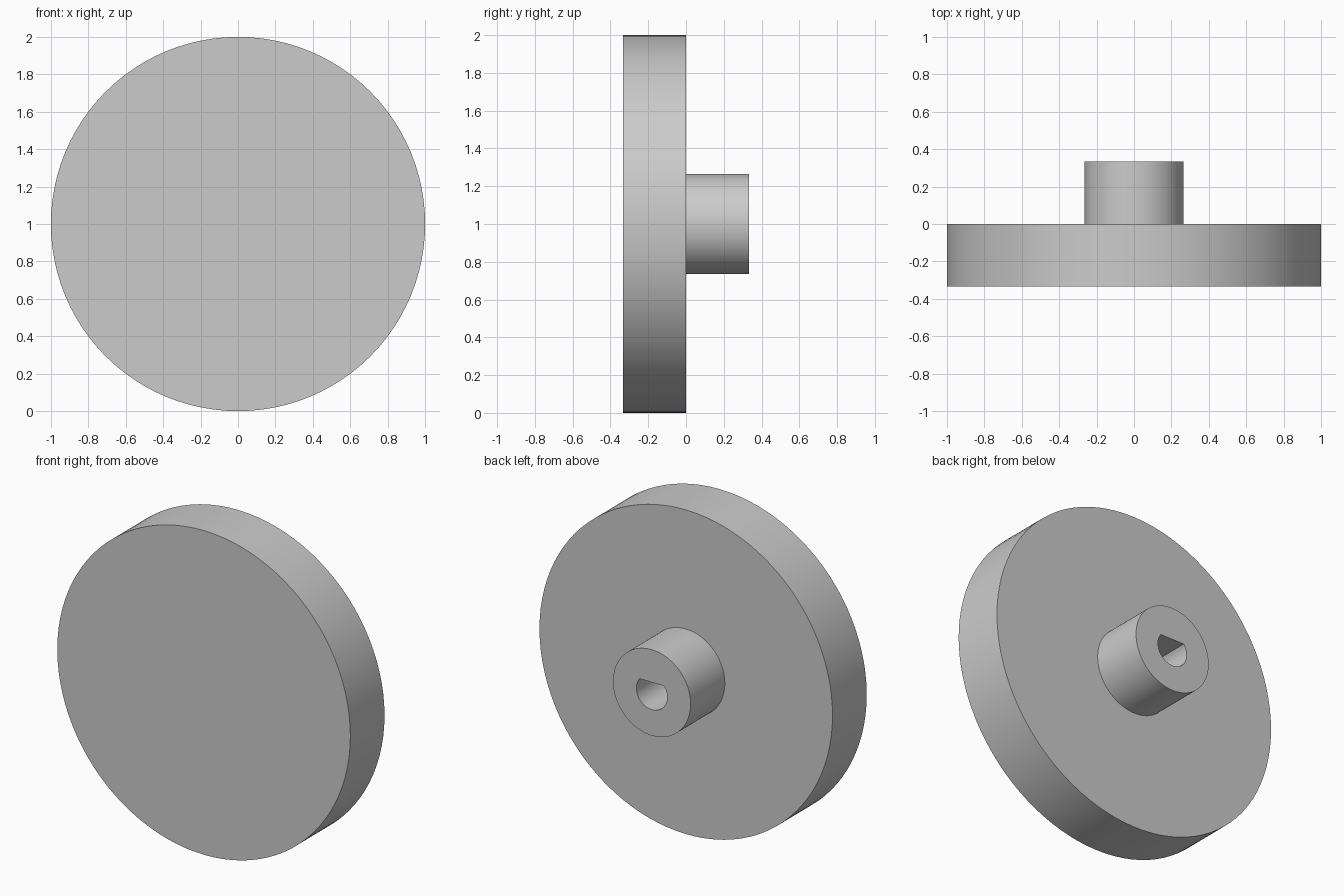
import bpy, bmesh
from math import sin, cos, tau, radians

SEGMENTS = 96
DEPTH = 1 / 3
CENTRE_Z = 1.0

cube = bpy.data.objects.get("Cube")
if cube:
    bpy.data.objects.remove(cube, do_unlink=True)

grey = bpy.data.materials.new("plain grey")
grey.use_nodes = True
colour = (0.6, 0.6, 0.6, 1)
grey.diffuse_color = colour
grey.node_tree.nodes["Principled BSDF"].inputs["Base Color"].default_value = colour


def ring(bm, radius, y, flat=None):
    """Circle around the y axis, optionally levelled off at a flat height."""
    verts = []
    for i in range(SEGMENTS):
        a = tau * i / SEGMENTS
        z = radius * sin(a)
        if flat is not None:
            z = min(z, flat)
        verts.append(bm.verts.new((radius * cos(a), y, CENTRE_Z + z)))
    return verts


def bridge(bm, a, b):
    for i in range(SEGMENTS):
        j = (i + 1) % SEGMENTS
        bm.faces.new((a[i], a[j], b[j], b[i]))


def finish(bm, name):
    bmesh.ops.recalc_face_normals(bm, faces=bm.faces)
    mesh = bpy.data.meshes.new(name)
    bm.to_mesh(mesh)
    bm.free()
    mesh.materials.append(grey)
    obj = bpy.data.objects.new(name, mesh)
    bpy.context.collection.objects.link(obj)
    bpy.ops.object.select_all(action="DESELECT")
    obj.select_set(True)
    bpy.context.view_layer.objects.active = obj
    bpy.ops.object.shade_smooth_by_angle(angle=radians(30))


# Wide solid disc
bm = bmesh.new()
front, back = ring(bm, 1.0, -DEPTH), ring(bm, 1.0, 0)
bridge(bm, front, back)
bm.faces.new(front)
bm.faces.new(back)
finish(bm, "disc")

# Hub behind the disc, with a D-shaped shaft bore that is flat on top
BORE = 0.105
FLAT = BORE * sin(radians(37.5))
bm = bmesh.new()
loops = [ring(bm, 0.265, 0), ring(bm, 0.265, DEPTH),
         ring(bm, BORE, DEPTH, FLAT), ring(bm, BORE, 0, FLAT)]
for k in range(4):
    bridge(bm, loops[k], loops[(k + 1) % 4])
finish(bm, "hub")
